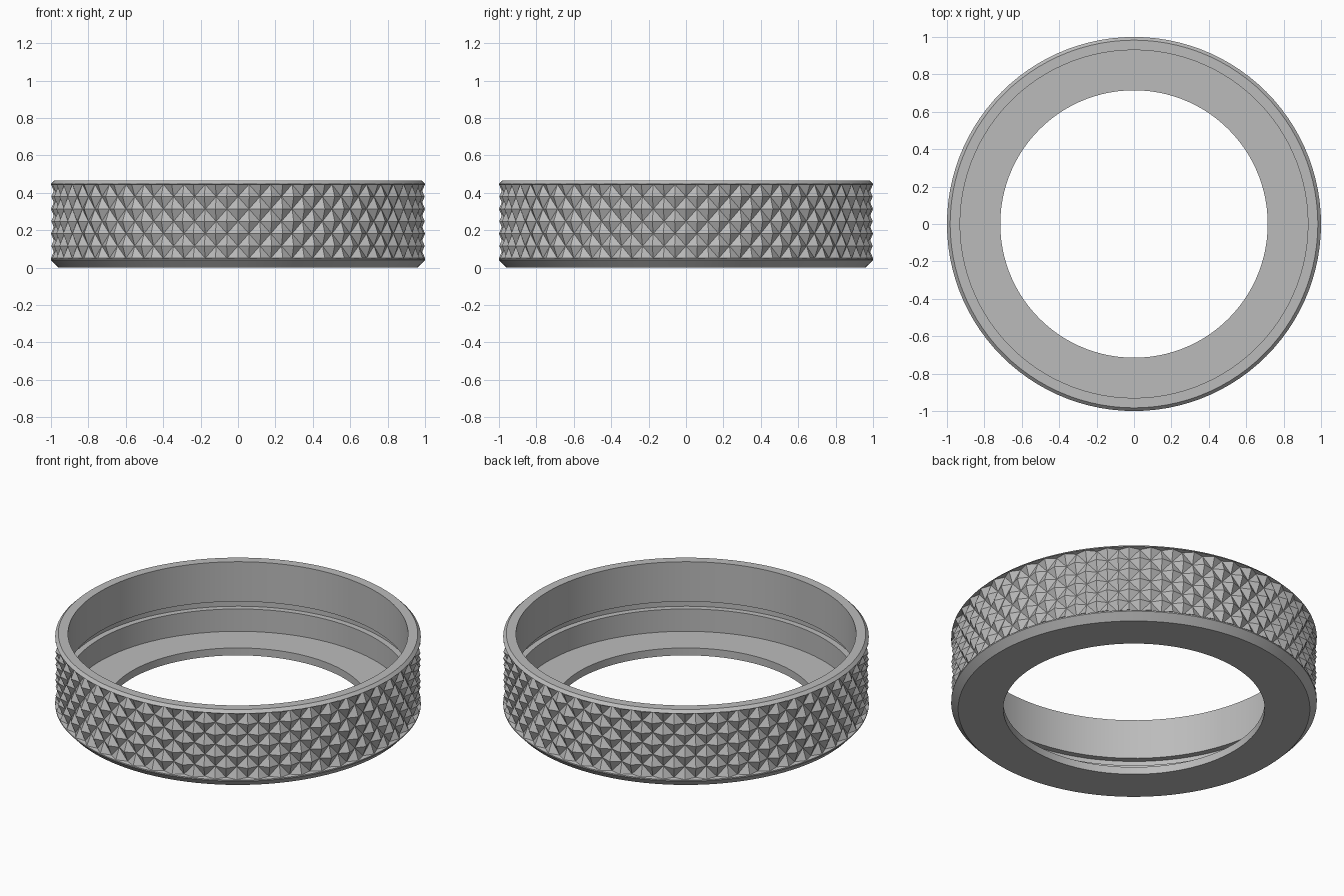
import bpy, bmesh, math

cube = bpy.data.objects.get("Cube")
if cube:
    bpy.data.objects.remove(cube)

COLUMNS = 104          # two columns per knurl tooth
ROWS = 6
PEAK, VALLEY = 1.0, 0.972
LOW, HIGH = 0.05, 0.445

grey = bpy.data.materials.new("satin grey")
grey.use_nodes = True
colour = (0.5, 0.5, 0.5, 1)
grey.diffuse_color = colour
grey.node_tree.nodes["Principled BSDF"].inputs["Base Color"].default_value = colour

bm = bmesh.new()


def add_ring(z, radius_at):
    """One horizontal loop; radius_at gives the radius for each column."""
    ring = []
    for i in range(COLUMNS):
        a = 2 * math.pi * i / COLUMNS
        r = radius_at(i)
        ring.append(bm.verts.new((r * math.cos(a), r * math.sin(a), z)))
    return ring


def plain(r, z):
    return add_ring(z, lambda i: r)


def knurl(row):
    z = LOW + (HIGH - LOW) * row / ROWS
    return add_ring(z, lambda i: VALLEY if (i + row) % 2 else PEAK)


# Outer side from the bottom chamfer, through the diamond knurl, to the rim
bottom = [plain(0.715, 0), plain(0.962, 0), plain(1.0, 0.04), plain(1.0, 0.047)]
teeth = [knurl(row) for row in range(ROWS + 1)]
top = [plain(1.0, 0.448), plain(0.983, 0.465), plain(0.93, 0.465)]
# Bore with relief groove, lower seat and inner flange
bore = [plain(r, z) for r, z in
        ((0.93, 0.225), (0.965, 0.225), (0.965, 0.18), (0.93, 0.18), (0.93, 0.045), (0.715, 0.045))]

rings = bottom + teeth + top + bore
for k, low in enumerate(rings):
    high = rings[(k + 1) % len(rings)]
    row = k - len(bottom)
    for i in range(COLUMNS):
        j = (i + 1) % COLUMNS
        a, b, c, d = low[i], low[j], high[j], high[i]
        if 0 <= row < ROWS:
            # Split each cell along its valley so every tooth is a pyramid
            if (i + row) % 2:
                bm.faces.new((a, b, c))
                bm.faces.new((a, c, d))
            else:
                bm.faces.new((a, b, d))
                bm.faces.new((b, c, d))
        else:
            bm.faces.new((a, b, c, d))

bmesh.ops.recalc_face_normals(bm, faces=bm.faces)
mesh = bpy.data.meshes.new("knurled_ring")
bm.to_mesh(mesh)
bm.free()
mesh.materials.append(grey)
ring_object = bpy.data.objects.new("knurled_ring", mesh)
bpy.context.collection.objects.link(ring_object)

# Smooth round walls, crisp teeth and chamfers
bpy.ops.object.select_all(action="DESELECT")
ring_object.select_set(True)
bpy.context.view_layer.objects.active = ring_object
bpy.ops.object.shade_smooth_by_angle(angle=math.radians(12))
